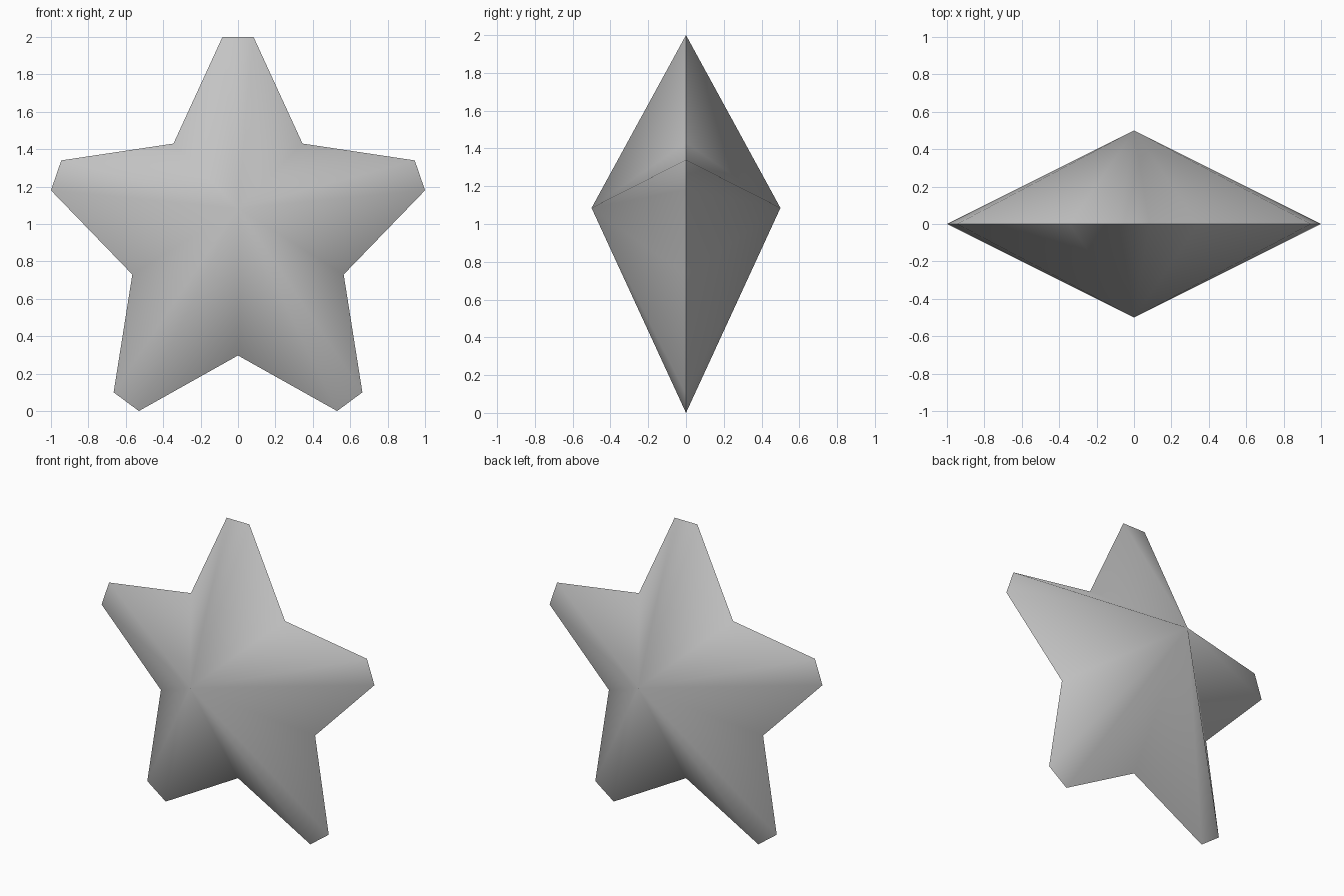
import bpy
import bmesh
import math

if "Cube" in bpy.data.objects:
    bpy.data.objects.remove(bpy.data.objects["Cube"])

# Right half of the star outline (x, z), from the top tip down
half = [(0.083, 2.0), (0.345, 1.43), (0.945, 1.34), (1.0, 1.18),
        (0.565, 0.73), (0.665, 0.10), (0.53, 0.0)]
notch = [(0.0, 0.297)]
outline = half + notch + [(-x, z) for x, z in reversed(half)]

grey = bpy.data.materials.new("light_grey")
grey.diffuse_color = (0.55, 0.55, 0.55, 1)
grey.use_nodes = True
grey.node_tree.nodes["Principled BSDF"].inputs["Base Color"].default_value = grey.diffuse_color

# Flat rim joined to a raised centre point on the front and the back
bm = bmesh.new()
rim = [bm.verts.new((x, 0, z)) for x, z in outline]
for depth in (-0.5, 0.5):
    peak = bm.verts.new((0, depth, 1.085))
    for i, v in enumerate(rim):
        bm.faces.new((v, rim[(i + 1) % len(rim)], peak))
bmesh.ops.recalc_face_normals(bm, faces=bm.faces)

mesh = bpy.data.meshes.new("star")
bm.to_mesh(mesh)
bm.free()
mesh.materials.append(grey)
star = bpy.data.objects.new("star", mesh)
bpy.context.collection.objects.link(star)

# Soft arms with a crisp rim
bpy.context.view_layer.objects.active = star
star.select_set(True)
bpy.ops.object.shade_smooth_by_angle(angle=math.radians(65))
